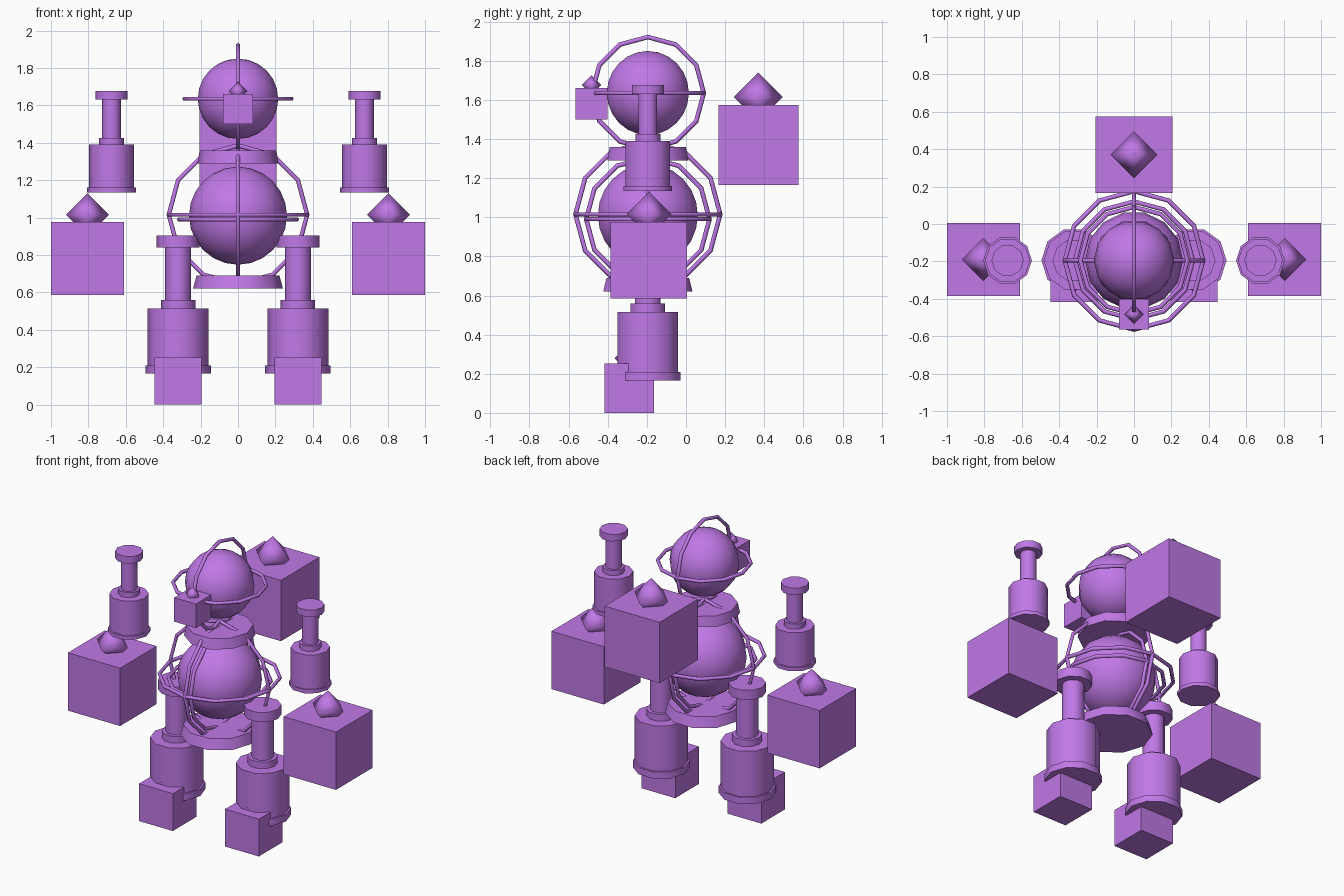
import bpy, bmesh, math

if "Cube" in bpy.data.objects:
    bpy.data.objects.remove(bpy.data.objects["Cube"])

Y = -0.195  # depth of the figure's main axis

mat = bpy.data.materials.new("violet")
mat.diffuse_color = (0.53, 0.19, 0.80, 1)
mat.use_nodes = True
mat.node_tree.nodes["Principled BSDF"].inputs["Base Color"].default_value = mat.diffuse_color


def finish(ob, name, angle=None):
    ob.name = ob.data.name = name
    ob.data.materials.append(mat)
    if angle:
        bpy.ops.object.select_all(action='DESELECT')
        ob.select_set(True)
        bpy.context.view_layer.objects.active = ob
        bpy.ops.object.shade_smooth_by_angle(angle=math.radians(angle))


def lathe(name, profile, loc, sides=10, angle=40):
    """Turn a bottom-to-top list of (radius, height) around a vertical axis."""
    bm = bmesh.new()
    rings = [[bm.verts.new((r * math.cos(math.tau * i / sides),
                            r * math.sin(math.tau * i / sides), z))
              for i in range(sides)] for r, z in profile]
    for a, b in zip(rings, rings[1:]):
        for i in range(sides):
            j = (i + 1) % sides
            bm.faces.new((a[i], a[j], b[j], b[i]))
    if profile[0][0] > 0:
        bm.faces.new(rings[0][::-1])
    if profile[-1][0] > 0:
        bm.faces.new(rings[-1])
    bmesh.ops.remove_doubles(bm, verts=bm.verts, dist=1e-5)
    bmesh.ops.recalc_face_normals(bm, faces=bm.faces)
    me = bpy.data.meshes.new(name)
    bm.to_mesh(me)
    bm.free()
    ob = bpy.data.objects.new(name, me)
    ob.location = loc
    bpy.context.collection.objects.link(ob)
    finish(ob, name, angle)


def ball(name, z, r):
    n = 12
    prof = [(r * math.sin(math.pi * k / n) if 0 < k < n else 0,
             -r * math.cos(math.pi * k / n)) for k in range(n + 1)]
    lathe(name, prof, (0, Y, z), 14)


def hoop(name, z, r, rot):
    bpy.ops.mesh.primitive_torus_add(major_segments=12, minor_segments=6, major_radius=r,
                                     minor_radius=0.012, location=(0, Y, z), rotation=rot)
    finish(bpy.context.object, name, 65)


def block(name, loc, size, gem_z, gem_r):
    """Cube with an octahedral stud set into its top."""
    bpy.ops.mesh.primitive_cube_add(size=size, location=loc)
    finish(bpy.context.object, name)
    lathe(name + "_stud", [(0, -gem_r), (gem_r, 0), (0, gem_r)],
          (loc[0], loc[1], gem_z), 4, 120)


FLAT, SIDE, FRONT = (0, 0, 0), (0, math.pi / 2, 0), (math.pi / 2, 0, 0)

# Head with its two hoops
ball("head", 1.635, 0.215)
hoop("head_hoop_flat", 1.635, 0.286, FLAT)
hoop("head_hoop_side", 1.635, 0.286, SIDE)

# Body with outer and inner hoops
ball("body", 1.01, 0.262)
for label, rot in (("flat", FLAT), ("side", SIDE), ("front", FRONT)):
    hoop("body_outer_hoop_" + label, 1.015, 0.37, rot)
for label, rot in (("flat", FLAT), ("side", SIDE)):
    hoop("body_inner_hoop_" + label, 0.99, 0.315, rot)

# Collar and base plate
lathe("collar", [(0.218, 1.29), (0.205, 1.358)], (0, Y, 0))
lathe("base_plate", [(0.24, 0.62), (0.222, 0.69)], (0, Y, 0))

# Backpack and snout
block("backpack", (0, 0.37, 1.37), 0.41, 1.615, 0.125)
block("snout", (0, -0.483, 1.58), 0.162, 1.675, 0.05)

# Limbs: turned piston profiles, mirrored left and right
ARM = [(0.13, 1.135), (0.13, 1.16), (0.12, 1.16), (0.12, 1.39), (0.067, 1.39),
       (0.067, 1.425), (0.05, 1.425), (0.05, 1.63), (0.086, 1.63), (0.086, 1.677)]
LEG = [(0.175, 0.165), (0.175, 0.21), (0.163, 0.21), (0.163, 0.515), (0.092, 0.515),
       (0.092, 0.56), (0.069, 0.56), (0.069, 0.84), (0.115, 0.84), (0.115, 0.905)]
for s, side in ((-1, "left"), (1, "right")):
    lathe("arm_" + side, ARM, (s * 0.676, Y, 0))
    lathe("leg_" + side, LEG, (s * 0.32, Y, 0))
    block("hand_" + side, (s * 0.805, -0.19, 0.78), 0.39, 1.015, 0.115)
    block("foot_" + side, (s * 0.321, -0.29, 0.126), 0.252, 0.28, 0.075)
